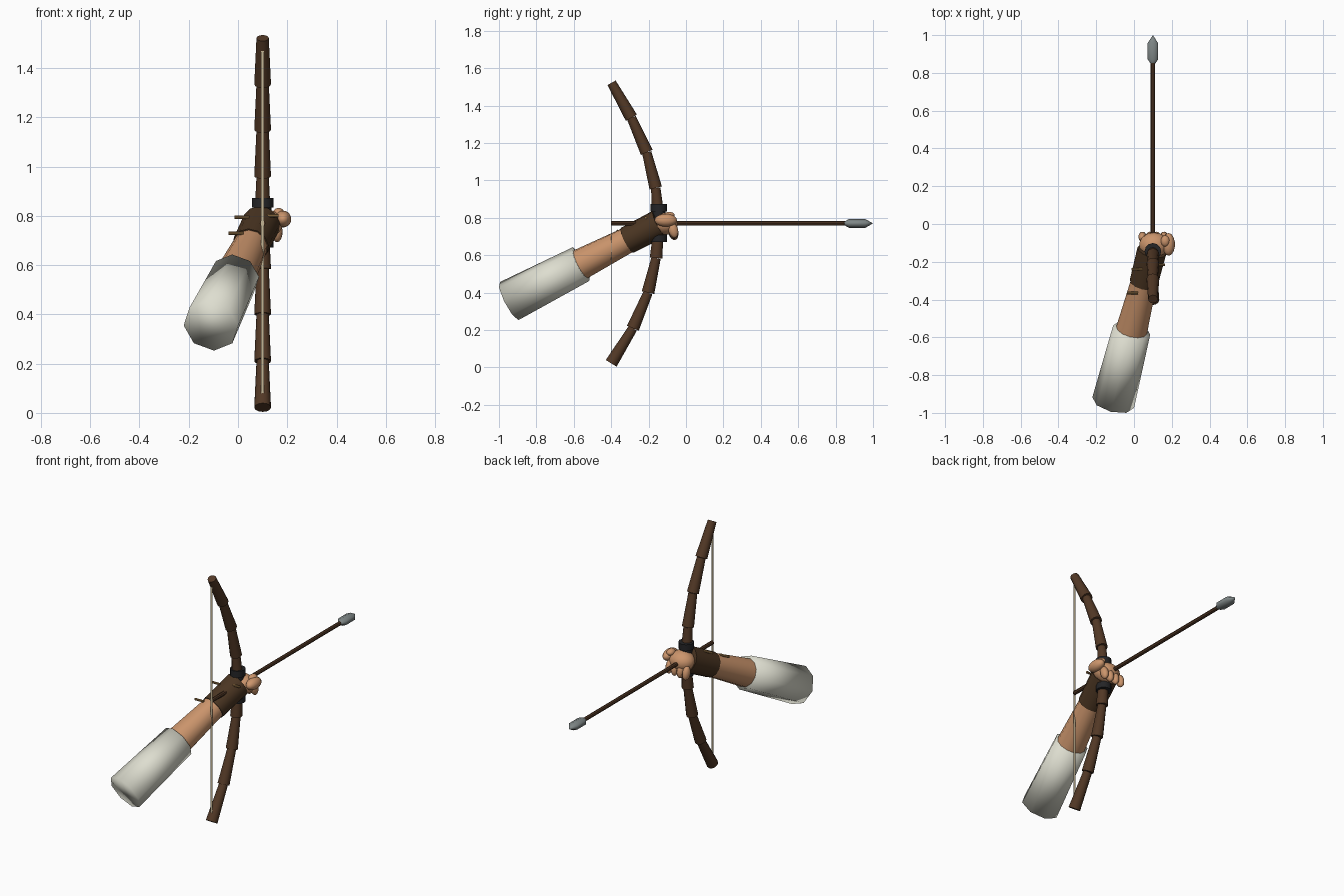
import bpy, math
from mathutils import Vector

if "Cube" in bpy.data.objects:
    bpy.data.objects.remove(bpy.data.objects["Cube"])


def mat(name, rgb):
    m = bpy.data.materials.new(name)
    m.diffuse_color = (*rgb, 1)
    m.use_nodes = True
    m.node_tree.nodes["Principled BSDF"].inputs["Base Color"].default_value = m.diffuse_color
    return m


SKIN = mat("skin", (0.60, 0.30, 0.15))
CLOTH = mat("off_white_cloth", (0.73, 0.73, 0.63))
WOOD = mat("dark_wood", (0.085, 0.040, 0.019))
LEATHER = mat("leather", (0.070, 0.036, 0.016))
GRIP = mat("black_wrap", (0.018, 0.018, 0.020))
STEEL = mat("steel", (0.21, 0.24, 0.24))
CORD = mat("pale_cord", (0.55, 0.46, 0.30))
LACE = mat("tan_lace", (0.30, 0.17, 0.06))


def finish(ob, name, material, angle=40):
    ob.name = name
    ob.data.materials.append(material)
    if angle >= 180:
        bpy.ops.object.shade_smooth()
    else:
        bpy.ops.object.shade_smooth_by_angle(angle=math.radians(angle))
    return ob


def rod(name, a, b, ra, rb, material, sides=12, angle=40, squash=1):
    """Capped tapered tube from point a to point b."""
    a, b = Vector(a), Vector(b)
    bpy.ops.mesh.primitive_cone_add(vertices=sides, radius1=ra, radius2=rb,
                                    depth=(b - a).length, location=(a + b) / 2)
    ob = bpy.context.object
    ob.rotation_euler = (b - a).to_track_quat('Z', 'Y').to_euler()
    ob.scale.y = squash
    return finish(ob, name, material, angle)


def blob(name, loc, size, material, rot=(0, 0, 0), seg=14, rings=10):
    bpy.ops.mesh.primitive_uv_sphere_add(segments=seg, ring_count=rings, radius=1,
                                         location=loc, rotation=rot)
    ob = bpy.context.object
    ob.scale = size
    return finish(ob, name, material, 180)


# Bow limbs: each piece is widest at its lower end
BX, AZ = 0.10, 0.77
upper = [(-0.145, 0.78), (-0.162, 0.96), (-0.210, 1.15), (-0.292, 1.335), (-0.398, 1.522)]
lower = [(-0.145, 0.76), (-0.160, 0.585), (-0.203, 0.40), (-0.284, 0.21), (-0.400, 0.022)]
for label, pts in (("upper", upper), ("lower", lower)):
    for i in range(4):
        lo, hi = sorted((pts[i], pts[i + 1]), key=lambda p: p[1])
        rod(f"{label}_limb_{i + 1}", (BX, *lo), (BX, *hi), 0.034, 0.025, WOOD)

# Wrapped grip with a collar at each end
rod("grip", (BX, -0.145, 0.69), (BX, -0.145, 0.85), 0.036, 0.036, GRIP)
for label, z in (("lower", 0.692), ("upper", 0.853)):
    rod(f"{label}_grip_collar", (BX, -0.145, z - 0.02), (BX, -0.145, z + 0.02),
        0.044, 0.044, GRIP)

# Flat bowstring
bpy.ops.mesh.primitive_cube_add(size=1, location=(BX, -0.40, AZ))
string = bpy.context.object
string.scale = (0.012, 0.002, 1.40)
finish(string, "bowstring", CORD)

# Arrow
rod("arrow_shaft", (BX, -0.40, AZ), (BX, 0.86, AZ), 0.012, 0.012, WOOD, 8)
blob("arrow_head", (BX, 0.915, AZ), (0.037, 0.028, 0.085), STEEL,
     (math.radians(-90), 0, 0), 6, 3)

# Arm pieces share one axis from elbow to wrist
ELBOW, WRIST = Vector((-0.11, -0.945, 0.355)), Vector((0.10, -0.12, 0.78))


def along(t):
    return ELBOW.lerp(WRIST, t)


rod("sleeve", along(0), along(0.465), 0.114, 0.101, CLOTH, 8, 180)
rod("forearm", along(0.43), along(0.80), 0.085, 0.068, SKIN, 12)
rod("bracer", along(0.765), along(0.975), 0.075, 0.078, LEATHER, 12)

# Hand: palm, four curled fingers and a thumb
blob("palm", (0.105, -0.112, 0.768), (0.078, 0.068, 0.060), SKIN)
for i in range(4):
    x = 0.045 + i * 0.038
    blob(f"finger_{i + 1}", (x, -0.068, 0.722 + 0.004 * i), (0.022, 0.026, 0.042),
         SKIN, (math.radians(15), 0, 0), 12, 8)
blob("thumb", (0.183, -0.108, 0.787), (0.034, 0.060, 0.034), SKIN)
blob("knuckle", (0.165, -0.090, 0.812), (0.024, 0.030, 0.020), SKIN)

# Bracer lace pegs lying across the arm
for i, (x, y, z) in enumerate([(-0.008, -0.365, 0.73), (0.016, -0.24, 0.795),
                               (0.135, -0.215, 0.80)]):
    rod(f"lace_peg_{i + 1}", (x - 0.03, y, z), (x + 0.03, y, z), 0.007, 0.007, LACE, 8)
